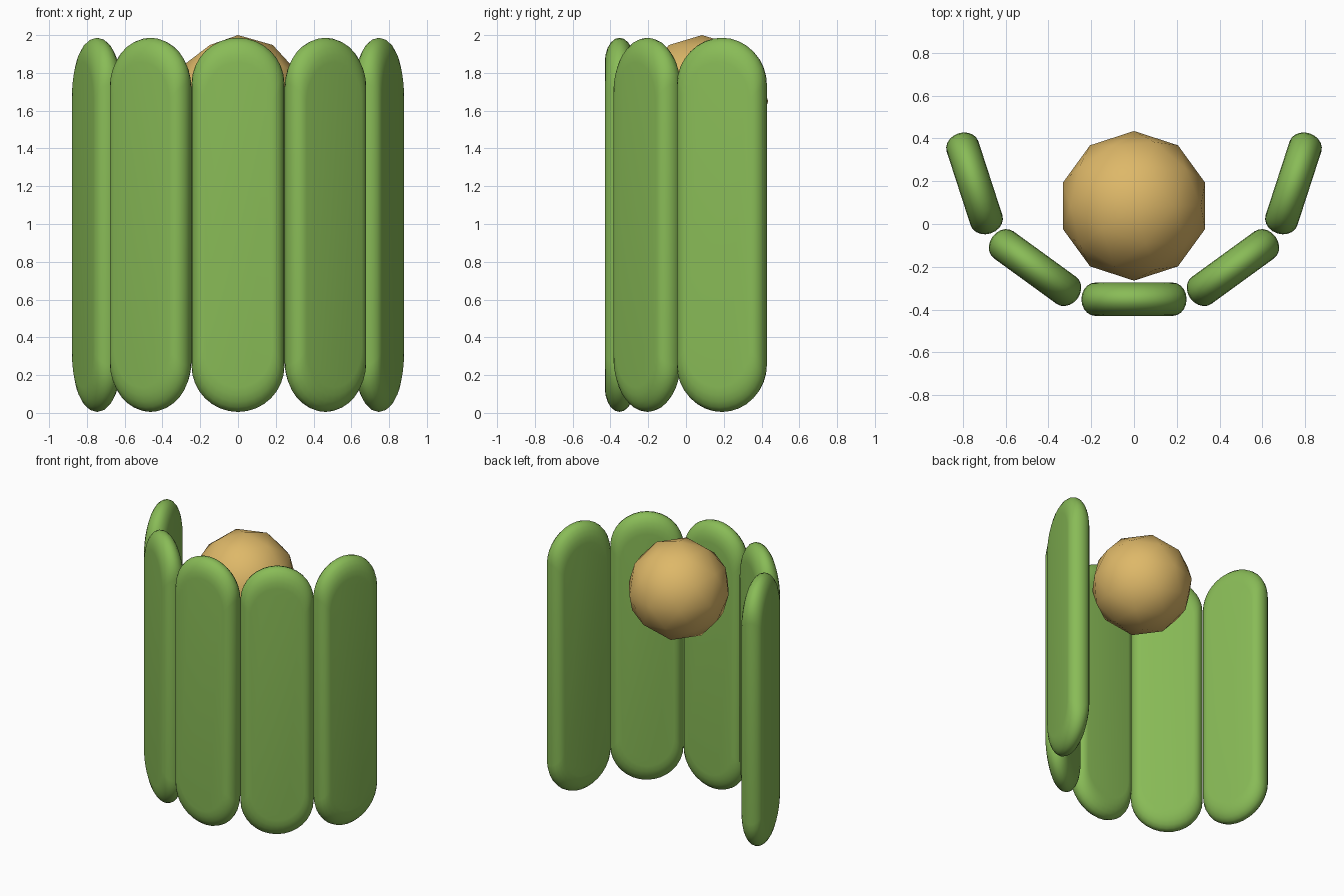
import bpy, bmesh, math
from math import sin, cos, pi, radians

if "Cube" in bpy.data.objects:
    bpy.data.objects.remove(bpy.data.objects["Cube"])


def material(name, rgb):
    m = bpy.data.materials.new(name)
    m.diffuse_color = (*rgb, 1)
    m.use_nodes = True
    m.node_tree.nodes["Principled BSDF"].inputs["Base Color"].default_value = m.diffuse_color
    return m


green = material("leaf green", (0.25, 0.50, 0.095))
tan = material("warm tan", (0.73, 0.48, 0.14))

HALF_W, HALF_T, Z_LOW, Z_HIGH = 0.246, 0.078, 0.005, 1.986
MID, HALF_H = (Z_LOW + Z_HIGH) / 2, (Z_HIGH - Z_LOW) / 2
RIM_STEPS, ARC_STEPS = 10, 16


def outline(w, h, arc):
    """Upright slab outline with rounded top and bottom."""
    pts = []
    for sign in (1, -1):
        for i in range(ARC_STEPS + 1):
            a = pi * i / ARC_STEPS
            pts.append((sign * w * cos(a), sign * (h - arc + arc * sin(a))))
    return pts


def panel(name, x, y, angle):
    bm = bmesh.new()
    rings = []
    # outlines swell towards the middle of the thickness for a soft rim
    for k in range(RIM_STEPS + 1):
        a = -pi / 2 + pi * k / RIM_STEPS
        inset = 1 - cos(a)
        pts = outline(HALF_W - 0.065 * inset, HALF_H - 0.13 * inset, 0.245 - 0.04 * inset)
        rings.append([bm.verts.new((px, HALF_T * sin(a), pz)) for px, pz in pts])
    for r0, r1 in zip(rings, rings[1:]):
        n = len(r0)
        for i in range(n):
            j = (i + 1) % n
            bm.faces.new((r0[i], r0[j], r1[j], r1[i]))
    bm.faces.new(rings[0])
    bm.faces.new(rings[-1])
    bmesh.ops.recalc_face_normals(bm, faces=bm.faces)
    for f in bm.faces:
        f.smooth = True
    me = bpy.data.meshes.new(name)
    bm.to_mesh(me)
    bm.free()
    me.materials.append(green)
    ob = bpy.data.objects.new(name, me)
    ob.location = (x, y, MID)
    ob.rotation_euler.z = radians(angle)
    bpy.context.collection.objects.link(ob)


# curved screen of five upright panels
panel("centre_panel", 0, -0.352, 0)
for side, s in (("right", 1), ("left", -1)):
    panel(side + "_inner_panel", s * 0.463, -0.204, s * 36)
    panel(side + "_outer_panel", s * 0.746, 0.19, s * 72)

# faceted ball floating behind the screen
bpy.ops.mesh.primitive_ico_sphere_add(subdivisions=2, radius=0.35, location=(0, 0.085, 1.65))
ball = bpy.context.object
ball.name = "ball"
ball.data.materials.append(tan)
bpy.ops.object.shade_smooth()
